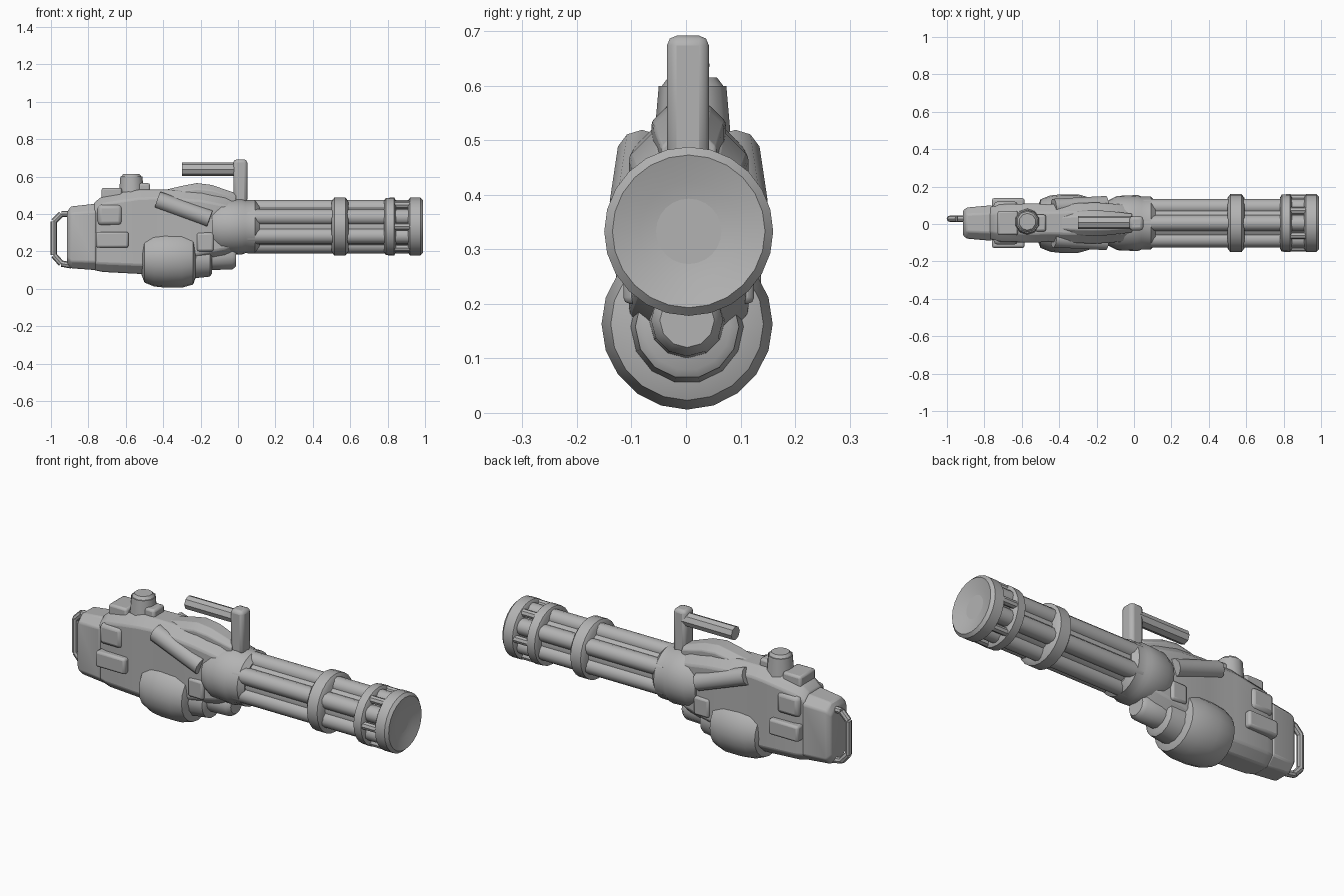
import bpy, bmesh, math
from mathutils import Vector, Matrix

cube = bpy.data.objects.get("Cube")
if cube:
    bpy.data.objects.remove(cube, do_unlink=True)

grey = bpy.data.materials.new("gunmetal_grey")
grey.use_nodes = True
GREY = (0.45, 0.45, 0.45, 1)
grey.diffuse_color = GREY
grey.node_tree.nodes["Principled BSDF"].inputs["Base Color"].default_value = GREY

AXIS_Y, AXIS_Z = 0.005, 0.333


def finish(name, bm, bevel=0.0, angle=40):
    bmesh.ops.recalc_face_normals(bm, faces=bm.faces)
    mesh = bpy.data.meshes.new(name)
    bm.to_mesh(mesh)
    bm.free()
    mesh.materials.append(grey)
    obj = bpy.data.objects.new(name, mesh)
    bpy.context.collection.objects.link(obj)
    if bevel:
        mod = obj.modifiers.new("soft_edges", "BEVEL")
        mod.width, mod.segments = bevel, 2
    bpy.ops.object.select_all(action="DESELECT")
    obj.select_set(True)
    bpy.context.view_layer.objects.active = obj
    bpy.ops.object.shade_smooth_by_angle(angle=math.radians(angle))
    return obj


def box(name, lo, hi, bevel=0.012):
    bm = bmesh.new()
    lo, hi = Vector(lo), Vector(hi)
    bmesh.ops.create_cube(bm, size=1, matrix=Matrix.Translation((lo + hi) / 2) @ Matrix.Diagonal((*(hi - lo), 1)))
    return finish(name, bm, bevel)


def skin(name, rings, bevel=0.0):
    """Join matching rings of points into a closed shell."""
    bm = bmesh.new()
    loops = [[bm.verts.new(p) for p in ring] for ring in rings]
    n = len(loops[0])
    for a, b in zip(loops, loops[1:]):
        for i in range(n):
            j = (i + 1) % n
            bm.faces.new((a[i], a[j], b[j], b[i]))
    bm.faces.new(loops[0])
    bm.faces.new(loops[-1])
    return finish(name, bm, bevel)


def turned(name, profile, y=AXIS_Y, z=AXIS_Z, sides=24):
    """Lathe (x, radius) pairs around a lengthwise axis."""
    turn = [math.tau * i / sides for i in range(sides)]
    return skin(name, [[(x, y + r * math.cos(t), z + r * math.sin(t)) for t in turn] for x, r in profile])


def housing(name, sections):
    """Loft chamfered sections given as (x, half width, bottom, top)."""
    rings = []
    for x, w, lo, hi in sections:
        c = w * 0.45
        side = [(w - c, lo), (w, lo + c), (w, hi - c), (w - c, hi)]
        ring = side + [(-y, z) for y, z in reversed(side)]
        rings.append([(x, y + AXIS_Y, z) for y, z in ring])
    return skin(name, rings, 0.008)


def rod(name, start, end, r, sides=12, r_end=None):
    start, end = Vector(start), Vector(end)
    d = end - start
    bm = bmesh.new()
    bmesh.ops.create_cone(bm, cap_ends=True, segments=sides, radius1=r, radius2=r_end or r, depth=d.length,
                          matrix=Matrix.Translation((start + end) / 2) @ d.to_track_quat("Z", "Y").to_matrix().to_4x4())
    return finish(name, bm)


# Rotating barrels around a solid core
turned("barrel_core", [(0.05, 0.108), (0.97, 0.108)])
for i in range(6):
    t = math.tau * (i + 0.5) / 6
    y, z = AXIS_Y + 0.1 * math.cos(t), AXIS_Z + 0.1 * math.sin(t)
    rod(f"barrel_{i + 1}", (0.05, y, z), (0.97, y, z), 0.043)

# Clamp rings, muzzle and rear collar
turned("middle_clamp", [(0.5, 0.135), (0.515, 0.155), (0.575, 0.155), (0.59, 0.135)])
turned("front_clamp", [(0.78, 0.135), (0.79, 0.153), (0.835, 0.155), (0.845, 0.138)])
turned("muzzle_ring", [(0.91, 0.14), (0.92, 0.155), (0.975, 0.155), (0.99, 0.14), (0.975, 0.09), (0.965, 0.03)])
for i in range(6):
    t = math.tau * i / 6
    y, z = AXIS_Y + 0.133 * math.cos(t), AXIS_Z + 0.133 * math.sin(t)
    rod(f"muzzle_link_{i + 1}", (0.8, y, z), (0.96, y, z), 0.02, 8)
turned("rear_collar", [(-0.14, 0.12), (-0.09, 0.145), (0.02, 0.15), (0.04, 0.142), (0.09, 0.142), (0.115, 0.115)])

# Main housing
housing("main_housing", [(-0.77, 0.085, 0.10, 0.46), (-0.72, 0.1, 0.09, 0.5), (-0.53, 0.105, 0.08, 0.53),
                         (-0.46, 0.1, 0.08, 0.53), (-0.36, 0.105, 0.1, 0.53), (-0.2, 0.11, 0.14, 0.52),
                         (-0.07, 0.1, 0.17, 0.49), (-0.01, 0.09, 0.2, 0.46)])
housing("rear_block", [(-0.915, 0.065, 0.14, 0.41), (-0.895, 0.083, 0.11, 0.44), (-0.76, 0.095, 0.1, 0.455)])
housing("top_ridge", [(-0.47, 0.045, 0.46, 0.51), (-0.3, 0.065, 0.46, 0.55), (-0.22, 0.068, 0.46, 0.565),
                      (-0.14, 0.065, 0.45, 0.555), (-0.01, 0.05, 0.42, 0.51)])
box("rear_top_step", (-0.73, -0.06, 0.44), (-0.62, 0.07, 0.54))
rod("top_knob", (-0.57, 0.012, 0.45), (-0.57, 0.012, 0.6), 0.075, 10, 0.062)
rod("top_knob_cap", (-0.57, 0.012, 0.595), (-0.57, 0.012, 0.615), 0.06, 10, 0.045)
box("knob_brace", (-0.53, -0.04, 0.46), (-0.47, 0.05, 0.565))

# Side fittings on both flanks
for side, s in (("right", -1), ("left", 1)):
    def at(x, y, z):
        return (x, AXIS_Y + s * y, z)
    box(f"{side}_side_box", (-0.76, AXIS_Y + s * 0.105 - 0.028, 0.22), (-0.585, AXIS_Y + s * 0.105 + 0.028, 0.305))
    box(f"{side}_upper_pad", (-0.75, AXIS_Y + s * 0.09 - 0.025, 0.34), (-0.62, AXIS_Y + s * 0.09 + 0.025, 0.45), 0.02)
    rod(f"{side}_slanted_tube", at(-0.43, 0.085, 0.475), at(-0.15, 0.1, 0.375), 0.047, 10)
    box(f"{side}_lower_plate", (-0.22, AXIS_Y + s * 0.09 - 0.03, 0.2), (-0.13, AXIS_Y + s * 0.09 + 0.03, 0.3))

# Drum and motor under the housing
turned("drum", [(-0.515, 0.09), (-0.5, 0.13), (-0.45, 0.15), (-0.39, 0.157), (-0.3, 0.157), (-0.24, 0.14), (-0.225, 0.1)],
       0.002, 0.163, 20)
turned("drum_nose", [(-0.24, 0.105), (-0.15, 0.095), (-0.14, 0.08)], 0.002, 0.158, 14)
turned("feed_motor", [(-0.15, 0.07), (-0.03, 0.066), (-0.01, 0.05)], 0.002, 0.17, 12)

# Carrying handle
box("handle_post", (-0.025, -0.035, 0.46), (0.05, 0.042, 0.692), 0.018)
rod("handle_grip", (-0.3, 0.008, 0.638), (0, 0.008, 0.638), 0.036, 8)

# Rear grip loop
loop = [(-0.89, 0.4), (-0.945, 0.4), (-0.985, 0.36), (-0.985, 0.18), (-0.945, 0.135), (-0.89, 0.125)]
for i, (a, b) in enumerate(zip(loop, loop[1:])):
    rod(f"rear_grip_{i + 1}", (a[0], 0.028, a[1]), (b[0], 0.028, b[1]), 0.017, 8)
